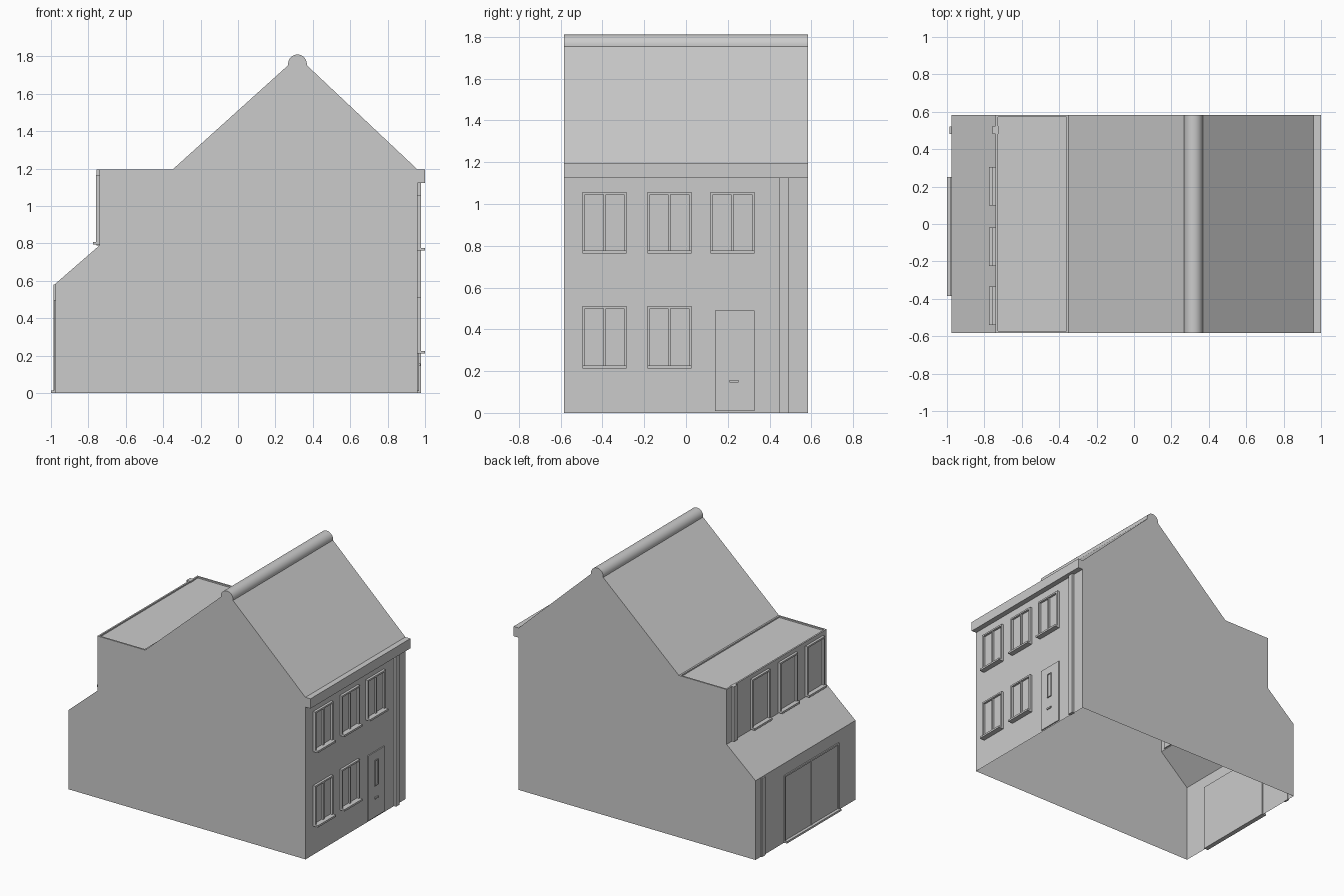
import bpy, bmesh, math

cube = bpy.data.objects.get("Cube")
if cube:
    bpy.data.objects.remove(cube, do_unlink=True)

grey = bpy.data.materials.new("plain_grey")
grey.use_nodes = True
grey.diffuse_color = (0.6, 0.6, 0.6, 1)
grey.node_tree.nodes["Principled BSDF"].inputs["Base Color"].default_value = (0.6, 0.6, 0.6, 1)

HALF = 0.583        # half the house width along y
FRONT = 0.96        # street wall
DORMER = -0.74      # upper rear wall
REAR = -0.976       # lower rear wall


def finish(name, bm):
    bmesh.ops.recalc_face_normals(bm, faces=bm.faces)
    mesh = bpy.data.meshes.new(name)
    bm.to_mesh(mesh)
    bm.free()
    mesh.materials.append(grey)
    obj = bpy.data.objects.new(name, mesh)
    bpy.context.collection.objects.link(obj)
    return obj


def boxes(name, spans):
    """One object made of boxes, each given as x, y and z spans."""
    bm = bmesh.new()
    for xs, ys, zs in spans:
        cell = bmesh.ops.create_cube(bm, size=1)["verts"]
        for v in cell:
            for i, (a, b) in enumerate((xs, ys, zs)):
                v.co[i] = (a + b) / 2 + v.co[i] * (b - a)
    return finish(name, bm)


def out(wall, near, far):
    """x span measured outwards from a wall."""
    s = 1 if wall > 0 else -1
    return tuple(sorted((wall + s * near, wall + s * far)))


def framed(name, wall, y0, y1, z0, z1, sill=0.0, mullion=True, depth=0.018, bar=0.012):
    """Raised frame with set-back panes, optional mullion and sill."""
    x = out(wall, -0.01, depth)
    parts = [(x, (y0, y0 + bar), (z0, z1)), (x, (y1 - bar, y1), (z0, z1)),
             (x, (y0 + bar, y1 - bar), (z1 - bar, z1)),
             (x, (y0 + bar, y1 - bar), (z0, z0 + bar)),
             (out(wall, -0.01, 0.002), (y0 + bar, y1 - bar), (z0 + bar, z1 - bar))]
    if mullion:
        mid = (y0 + y1) / 2
        parts.append((out(wall, -0.01, depth * 0.8), (mid - 0.006, mid + 0.006),
                      (z0 + bar, z1 - bar)))
    if sill:
        parts.append((out(wall, -0.01, sill), (y0, y1), (z0, z0 + 0.014)))
    return boxes(name, parts)


# Walls and roof: side profile with a rounded ridge, open underneath
profile = [(FRONT, 0), (FRONT, 1.195)]
for i in range(17):
    a = math.radians(-8 + 196 * i / 16)
    profile.append((0.318 + 0.05 * math.cos(a), 1.76 + 0.05 * math.sin(a)))
profile += [(-0.35, 1.195), (-0.35, 1.185), (DORMER, 1.185), (DORMER, 0.79),
            (REAR, 0.585), (REAR, 0)]
bm = bmesh.new()
near = [bm.verts.new((x, -HALF, z)) for x, z in profile]
far = [bm.verts.new((x, HALF, z)) for x, z in profile]
bm.faces.new(near)
bm.faces.new(far[::-1])
for i in range(len(profile) - 1):
    bm.faces.new((near[i + 1], near[i], far[i], far[i + 1]))
house = finish("house_shell", bm)
bpy.ops.object.select_all(action="DESELECT")
house.select_set(True)
bpy.context.view_layer.objects.active = house
bpy.ops.object.shade_smooth_by_angle(angle=math.radians(25))

# Gutter box along the street eave
boxes("front_cornice", [((0.955, 1.0), (-HALF, HALF), (1.124, 1.196))])

# Rim around the flat rear roof
rim, top = 0.012, (1.18, 1.195)
boxes("flat_roof_rim", [
    ((DORMER, DORMER + rim), (-HALF, HALF), top),
    ((-0.35 - rim, -0.35), (-HALF, HALF), top),
    ((DORMER, -0.35), (-HALF, -HALF + rim), top),
    ((DORMER, -0.35), (HALF - rim, HALF), top)])

# Street windows
for i, y in enumerate((-0.495, -0.184, 0.117)):
    framed(f"upper_front_window_{i + 1}", FRONT, y, y + 0.21, 0.762, 1.058, sill=0.04)
    if i < 2:
        framed(f"lower_front_window_{i + 1}", FRONT, y, y + 0.21, 0.212, 0.512, sill=0.04)

# Street door with narrow light and letter slot
boxes("front_door", [(out(FRONT, -0.01, 0.008), (0.139, 0.328), (0.01, 0.49))])
framed("door_light", FRONT + 0.006, 0.208, 0.251, 0.24, 0.43,
       mullion=False, depth=0.008, bar=0.006)
boxes("letter_slot", [(out(FRONT, 0, 0.016), (0.208, 0.251), (0.145, 0.157))])

# Rear dormer windows
for i, y in enumerate((-0.54, -0.225, 0.098)):
    framed(f"rear_window_{i + 1}", DORMER, y, y + 0.207, 0.795, 1.165,
           sill=0.035, mullion=False)

# Double rear doors with threshold
framed("rear_doors", REAR, -0.385, 0.25, 0.0, 0.497, sill=0.024, depth=0.009)

# Downpipes and roof outlet
boxes("front_downpipe", [(out(FRONT, -0.005, 0.018), (0.447, 0.49), (0, 1.124))])
boxes("upper_rear_downpipe", [(out(DORMER, -0.005, 0.017), (0.482, 0.52), (0.79, 1.165)),
                              ((-0.757, -0.725), (0.48, 0.523), (1.165, 1.196))])
boxes("lower_rear_downpipe", [(out(REAR, -0.005, 0.01), (0.482, 0.52), (0, 0.58))])
